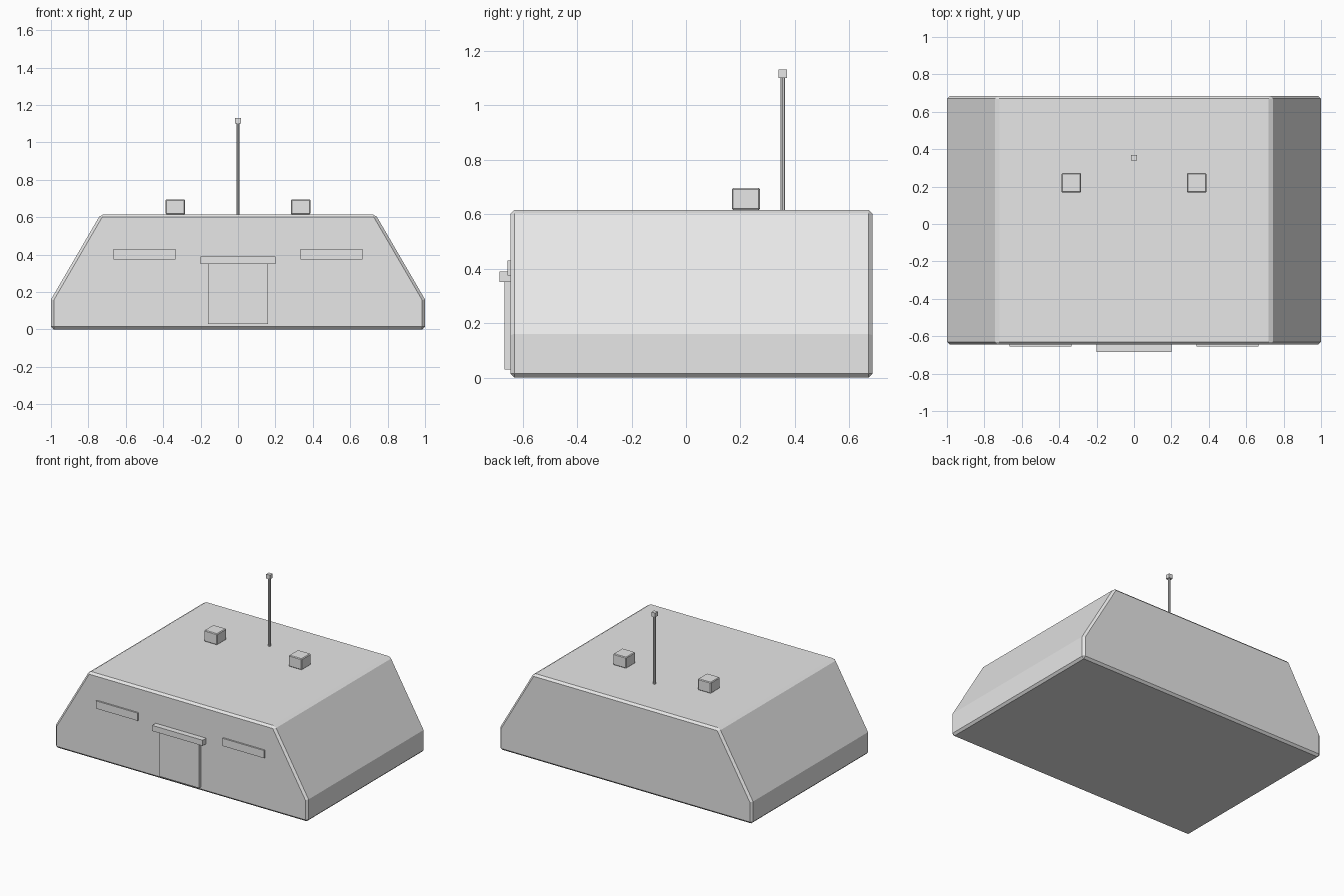
import bpy, bmesh
from math import radians

cube = bpy.data.objects.get("Cube")
if cube:
    bpy.data.objects.remove(cube, do_unlink=True)

# Single plain grey
grey = bpy.data.materials.new("plain grey")
grey.use_nodes = True
COLOUR = (0.8, 0.8, 0.8, 1)
grey.diffuse_color = COLOUR
grey.node_tree.nodes["Principled BSDF"].inputs["Base Color"].default_value = COLOUR


def finish(name, bm, bevel=0):
    bmesh.ops.recalc_face_normals(bm, faces=bm.faces)
    mesh = bpy.data.meshes.new(name)
    bm.to_mesh(mesh)
    bm.free()
    mesh.materials.append(grey)
    obj = bpy.data.objects.new(name, mesh)
    bpy.context.collection.objects.link(obj)
    if bevel:
        mod = obj.modifiers.new("chamfer", "BEVEL")
        mod.width = bevel
        mod.segments = 1
        mod.limit_method = "ANGLE"
        mod.angle_limit = radians(35)
    return obj


def box(name, x, y, z, bevel=0):
    """Box spanning the (min, max) pairs on each axis."""
    bm = bmesh.new()
    bmesh.ops.create_cube(bm, size=1)
    for v in bm.verts:
        v.co = [lo + (c + 0.5) * (hi - lo) for c, (lo, hi) in zip(v.co, (x, y, z))]
    return finish(name, bm, bevel)


# Bunker hull: sloped-side profile extruded front to back
FRONT, BACK, ROOF = -0.645, 0.685, 0.615
half = [(1, 0), (1, 0.16), (0.735, ROOF)]
profile = half + [(-x, z) for x, z in reversed(half)]
bm = bmesh.new()
face = bm.faces.new([bm.verts.new((x, FRONT, z)) for x, z in profile])
ext = bmesh.ops.extrude_face_region(bm, geom=[face])
moved = [g for g in ext["geom"] if isinstance(g, bmesh.types.BMVert)]
bmesh.ops.translate(bm, verts=moved, vec=(0, BACK - FRONT, 0))
finish("bunker_hull", bm, 0.015)

# Entrance
box("door", (-0.16, 0.16), (-0.667, FRONT + 0.02), (0.03, 0.355))
box("door_canopy", (-0.2, 0.2), (-0.685, FRONT + 0.02), (0.35, 0.39))

# Mirrored viewing slits and roof vents
for side, s in (("left", 1), ("right", -1)):
    cx = s * 0.5
    box(side + "_viewing_slit", (cx - 0.165, cx + 0.165), (-0.656, FRONT + 0.02), (0.375, 0.43))
    cx = s * 0.335
    box(side + "_roof_vent", (cx - 0.052, cx + 0.052), (0.168, 0.272), (ROOF, 0.695), 0.005)

# Antenna
bm = bmesh.new()
bmesh.ops.create_cone(bm, cap_ends=True, segments=8, radius1=0.009, radius2=0.009, depth=0.5)
bmesh.ops.translate(bm, verts=bm.verts, vec=(0, 0.355, 0.855))
finish("antenna_mast", bm)
box("antenna_tip", (-0.015, 0.015), (0.34, 0.37), (1.1, 1.13))
